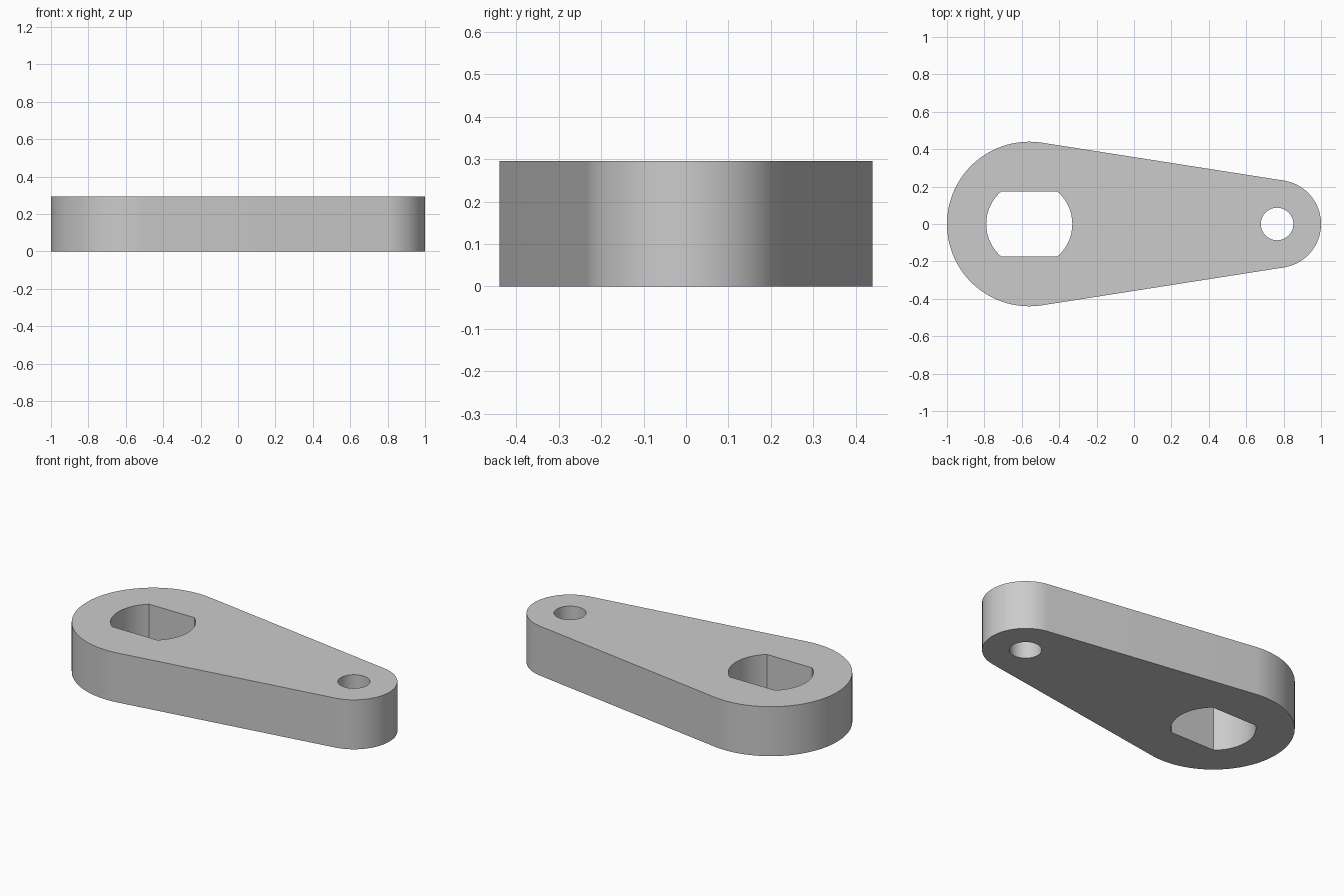
import bpy
import bmesh
from math import acos, asin, cos, sin, pi

cube = bpy.data.objects.get("Cube")
if cube:
    bpy.data.objects.remove(cube, do_unlink=True)

HEIGHT = 0.295
BIG_X, BIG_R = -0.56, 0.44
SMALL_X, SMALL_R = 0.765, 0.235
BORE_R, BORE_FLAT = 0.23, 0.175
PIN_R = 0.087


def arc(cx, radius, start, end, steps):
    """Points on an arc centred on the x axis, both ends included."""
    angles = [start + (end - start) * i / steps for i in range(steps + 1)]
    return [(cx + radius * cos(a), radius * sin(a)) for a in angles]


def add_loop(bm, points):
    verts = [bm.verts.new((x, y, 0)) for x, y in points]
    for i, v in enumerate(verts):
        bm.edges.new((v, verts[(i + 1) % len(verts)]))


# Outline: two round ends joined by their common tangents
tangent = acos((BIG_R - SMALL_R) / (SMALL_X - BIG_X))
outline = (arc(BIG_X, BIG_R, tangent, 2 * pi - tangent, 64)
           + arc(SMALL_X, SMALL_R, -tangent, tangent, 48))

# Shaft bore with two flats, and the round pin hole
flat = asin(BORE_FLAT / BORE_R)
bore = (arc(BIG_X, BORE_R, -flat, flat, 24)
        + arc(BIG_X, BORE_R, pi - flat, pi + flat, 24))
pin_hole = arc(SMALL_X, PIN_R, 0, 2 * pi, 48)[:-1]

# Fill the plate around its holes and raise it
bm = bmesh.new()
for points in (outline, bore, pin_hole):
    add_loop(bm, points)
bmesh.ops.triangle_fill(bm, edges=bm.edges[:], use_beauty=True)
raised = bmesh.ops.extrude_face_region(bm, geom=bm.faces[:])
top = [g for g in raised["geom"] if isinstance(g, bmesh.types.BMVert)]
bmesh.ops.translate(bm, verts=top, vec=(0, 0, HEIGHT))
bmesh.ops.recalc_face_normals(bm, faces=bm.faces[:])
bmesh.ops.dissolve_limit(bm, angle_limit=0.001, verts=bm.verts[:],
                         edges=[e for e in bm.edges
                                if len({round(v.co.z, 3) for v in e.verts}) == 1])

mesh = bpy.data.meshes.new("lever_arm")
bm.to_mesh(mesh)
bm.free()
lever = bpy.data.objects.new("lever_arm", mesh)
bpy.context.collection.objects.link(lever)

# Plain grey finish
grey = bpy.data.materials.new("light_grey")
grey.use_nodes = True
color = (0.6, 0.6, 0.6, 1)
grey.diffuse_color = color
grey.node_tree.nodes["Principled BSDF"].inputs["Base Color"].default_value = color
mesh.materials.append(grey)

# Smooth round walls, crisp rims
bpy.ops.object.select_all(action="DESELECT")
lever.select_set(True)
bpy.context.view_layer.objects.active = lever
bpy.ops.object.shade_smooth_by_angle(angle=pi / 6)
